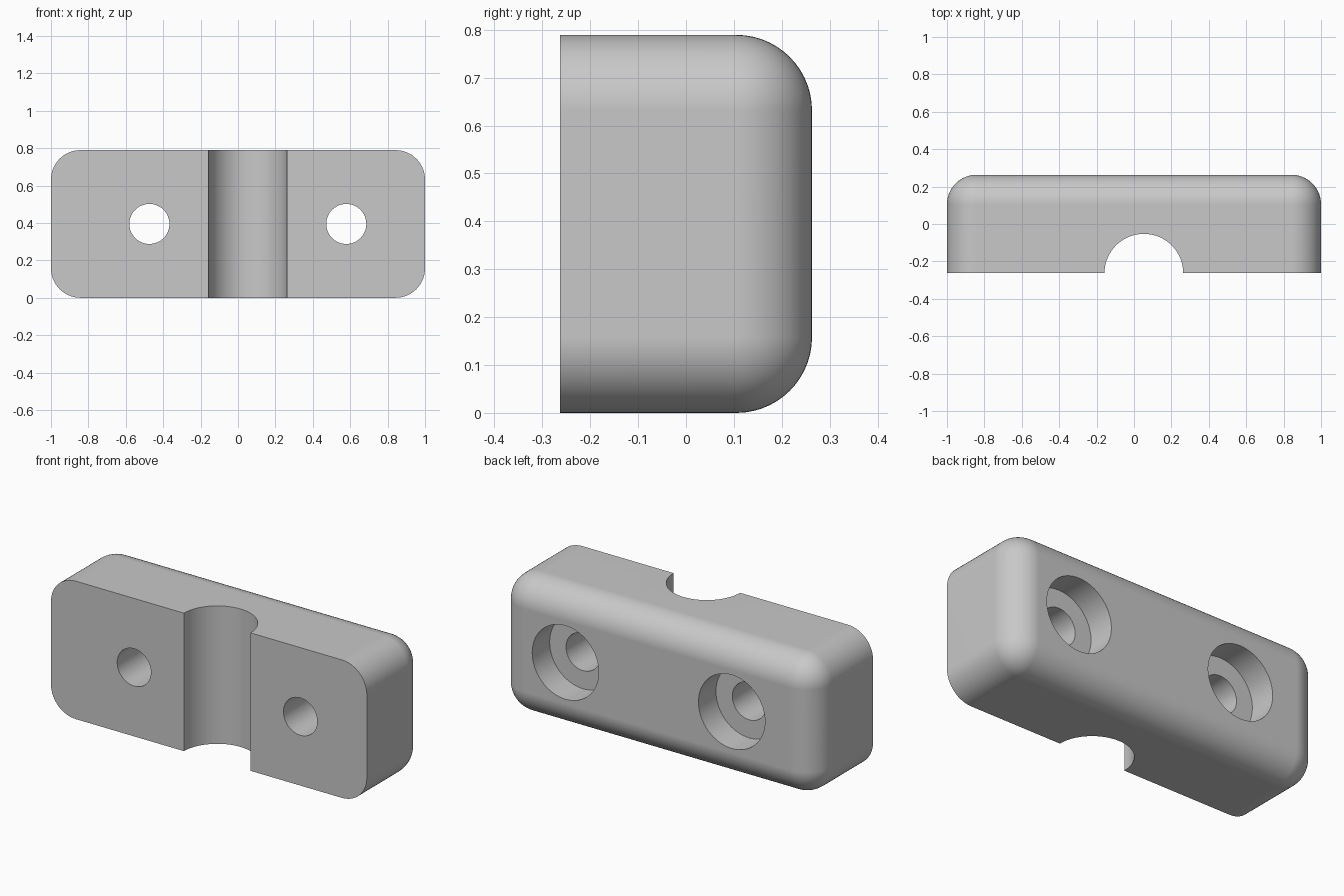
import bpy
import bmesh
from math import radians
from mathutils import Matrix, Vector

old = bpy.data.objects.get("Cube")
if old:
    bpy.data.objects.remove(old, do_unlink=True)

U = 2 / 38                      # one design unit
W, D, H = 38 * U, 10 * U, 15 * U
FILLET = 3 * U
CENTRE_X = U                    # groove and holes are centred slightly off the middle

grey = bpy.data.materials.new("light grey")
grey.use_nodes = True
grey.diffuse_color = (0.58, 0.58, 0.58, 1)
grey.node_tree.nodes["Principled BSDF"].inputs["Base Color"].default_value = grey.diffuse_color


def make_object(name, bm):
    mesh = bpy.data.meshes.new(name)
    bm.to_mesh(mesh)
    bm.free()
    mesh.materials.append(grey)
    obj = bpy.data.objects.new(name, mesh)
    bpy.context.collection.objects.link(obj)
    return obj


def cutter(name, radius, length, centre, axis):
    bm = bmesh.new()
    turn = Vector((0, 0, 1)).rotation_difference(Vector(axis)).to_matrix().to_4x4()
    bmesh.ops.create_cone(bm, cap_ends=True, segments=64, radius1=radius, radius2=radius,
                          depth=length, matrix=Matrix.Translation(centre) @ turn)
    obj = make_object(name, bm)
    obj.hide_render = True
    return obj


# Block: every edge rounded except those around the flat front
bm = bmesh.new()
bmesh.ops.create_cube(bm, size=1, matrix=Matrix.Translation((0, 0, H / 2)) @ Matrix.Diagonal((W, D, H, 1)))
rounded = [e for e in bm.edges if any(v.co.y > 0 for v in e.verts)]
bmesh.ops.bevel(bm, geom=rounded, offset=FILLET, offset_type='OFFSET', segments=14,
                profile=0.5, affect='EDGES', clamp_overlap=False)
block = make_object("clamp_block", bm)

# Half-round groove, screw holes and counterbores
cutters = [cutter("groove_cutter", 4 * U, H * 2, (CENTRE_X, -D / 2, H / 2), (0, 0, 1))]
for side, sign in (("left", 1), ("right", -1)):
    x = CENTRE_X + sign * 10 * U
    cutters.append(cutter(side + "_hole_cutter", 0.107, D * 2, (x, 0, H / 2), (0, 1, 0)))
    cutters.append(cutter(side + "_counterbore_cutter", 4 * U, 6 * U, (x, D / 2, H / 2), (0, 1, 0)))

bpy.ops.object.select_all(action='DESELECT')
block.select_set(True)
bpy.context.view_layer.objects.active = block
for c in cutters:
    mod = block.modifiers.new(c.name, 'BOOLEAN')
    mod.operation = 'DIFFERENCE'
    mod.solver = 'EXACT'
    mod.object = c
    bpy.ops.object.modifier_apply(modifier=mod.name)
for c in cutters:
    bpy.data.objects.remove(c, do_unlink=True)

# Smooth fillets and bores, crisp edges, flat faces kept flat
bpy.ops.object.shade_smooth_by_angle(angle=radians(30))
weighted = block.modifiers.new("flat_faces", 'WEIGHTED_NORMAL')
weighted.keep_sharp = True
